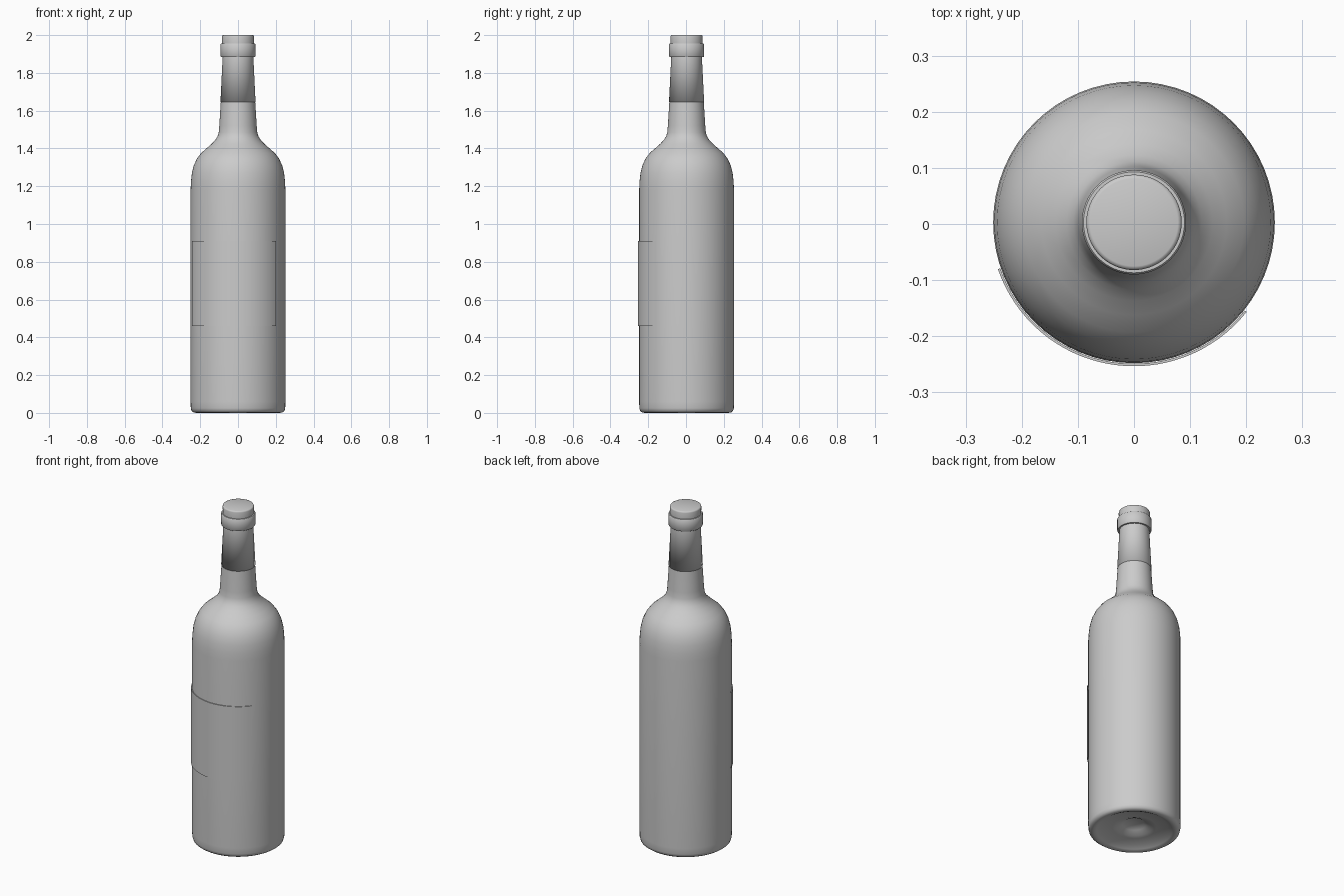
import bpy, bmesh, math

if "Cube" in bpy.data.objects:
    bpy.data.objects.remove(bpy.data.objects["Cube"])

CY = 0.003  # the round parts sit slightly back, as the label adds depth in front

grey = bpy.data.materials.new("plain grey")
grey.diffuse_color = (0.6, 0.6, 0.6, 1)
grey.use_nodes = True
grey.node_tree.nodes["Principled BSDF"].inputs["Base Color"].default_value = grey.diffuse_color


def lathe(name, profile, start=0.0, end=360.0, segs=64, sharp=35):
    """Spin a list of (radius, height) points about the z axis."""
    bm = bmesh.new()
    full = end - start >= 360
    cols = []
    for i in range(segs if full else segs + 1):
        a = math.radians(start + (end - start) * i / segs)
        cols.append([bm.verts.new((r * math.cos(a), r * math.sin(a) + CY, z)) for r, z in profile])
    for i in range(segs):
        a, b = cols[i], cols[(i + 1) % len(cols)]
        for k in range(len(profile) - 1):
            bm.faces.new((a[k], b[k], b[k + 1], a[k + 1]))
    bmesh.ops.remove_doubles(bm, verts=bm.verts, dist=1e-5)
    mesh = bpy.data.meshes.new(name)
    bm.to_mesh(mesh)
    bm.free()
    mesh.materials.append(grey)
    ob = bpy.data.objects.new(name, mesh)
    bpy.context.collection.objects.link(ob)
    bpy.context.view_layer.objects.active = ob
    ob.select_set(True)
    bpy.ops.object.shade_smooth_by_angle(angle=math.radians(sharp))
    ob.select_set(False)
    return ob


# Bottle: hollow base, straight body, round shoulder, tapering neck
lathe("bottle", [
    (0, 0.055), (0.05, 0.055), (0.065, 0.045), (0.10, 0.03), (0.12, 0.025), (0.18, 0.02),
    (0.205, 0.006), (0.22, 0.0), (0.235, 0.002), (0.246, 0.01), (0.25, 0.025),
    (0.251, 0.06), (0.251, 1.18), (0.249, 1.225), (0.244, 1.27), (0.234, 1.31),
    (0.218, 1.345), (0.196, 1.375), (0.165, 1.402), (0.140, 1.424), (0.120, 1.445),
    (0.108, 1.465), (0.102, 1.485), (0.099, 1.52), (0.091, 1.648)], sharp=60)

# Foil sleeve around the upper neck, with a rolled-in lower edge
lathe("neck_foil", [(0.084, 1.645), (0.093, 1.645), (0.081, 1.886)], sharp=120)

# Collar ring below the mouth
lathe("collar", [(0.078, 1.884), (0.090, 1.884), (0.093, 1.888), (0.093, 1.951),
                 (0.090, 1.955), (0.080, 1.955)], sharp=50)

# Closed cap on top
lathe("cap", [(0.084, 1.95), (0.085, 1.992), (0.083, 1.998), (0.078, 2.0), (0, 2.0)], sharp=60)

# Thin paper label wrapped on the front
lathe("label", [(0.252, 0.46), (0.2565, 0.46), (0.2565, 0.91), (0.252, 0.91)],
      start=199, end=321.5, segs=32)
